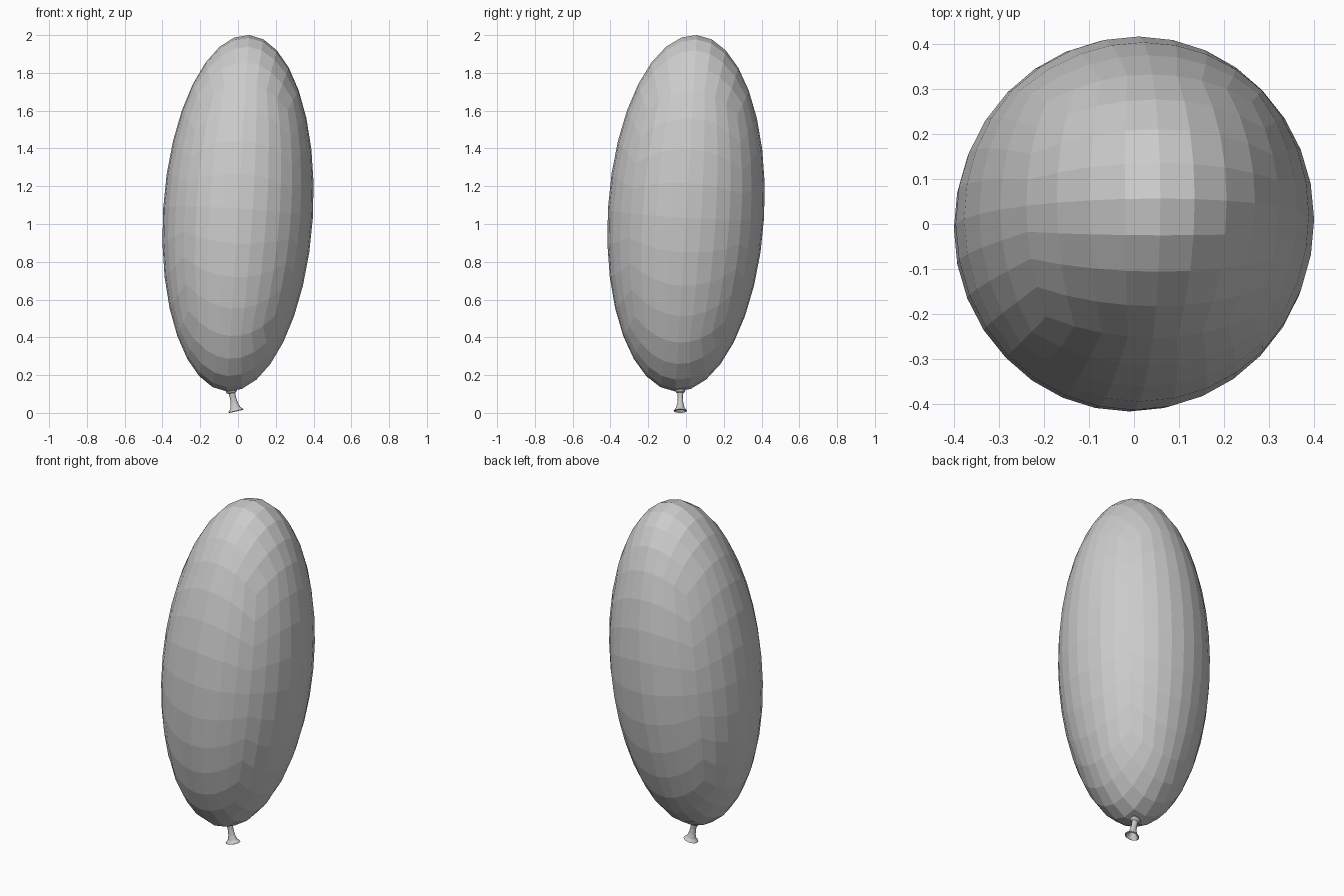
import bpy, bmesh, math
from mathutils import Vector, Matrix

if "Cube" in bpy.data.objects:
    bpy.data.objects.remove(bpy.data.objects["Cube"])


def finish(name, bm):
    bmesh.ops.recalc_face_normals(bm, faces=bm.faces)
    mesh = bpy.data.meshes.new(name)
    bm.to_mesh(mesh)
    bm.free()
    ob = bpy.data.objects.new(name, mesh)
    bpy.context.collection.objects.link(ob)
    return ob


def tilt_to(axis):
    return Vector((0, 0, 1)).rotation_difference(Vector(axis)).to_matrix().to_4x4()


# balloon body: subdivided cube rounded to a sphere, stretched and leaned
bm = bmesh.new()
bmesh.ops.create_cube(bm, size=2)
bmesh.ops.subdivide_edges(bm, edges=bm.edges[:], cuts=7, use_grid_fill=True)
for v in bm.verts:
    v.co = Vector([math.tan(c * math.pi / 4) for c in v.co]).normalized()
place = (Matrix.Translation((0, 0, 1.057)) @ tilt_to((0.062, 0.06, 1))
         @ Matrix.Diagonal((0.397, 0.414, 0.947, 1)))
bm.transform(place)
finish("balloon_body", bm)

# tied neck: lathed profile (radius, height) with a rolled lip and open flare
profile = [(0.012, 0.03), (0.027, 0.018), (0.031, 0.008), (0.027, 0.0),
           (0.018, -0.005), (0.016, -0.03), (0.019, -0.06), (0.027, -0.085),
           (0.038, -0.096), (0.042, -0.101), (0.036, -0.104),
           (0.022, -0.085), (0.010, -0.06), (0.003, -0.04)]
bm = bmesh.new()
sides = 16
rings = []
for r, z in profile:
    rings.append([bm.verts.new((r * math.cos(i * math.tau / sides),
                                r * 0.85 * math.sin(i * math.tau / sides), z))
                  for i in range(sides)])
for a, b in zip(rings, rings[1:]):
    for i in range(sides):
        j = (i + 1) % sides
        bm.faces.new((a[i], a[j], b[j], b[i]))
bm.faces.new(rings[0])
bm.faces.new(rings[-1])
bm.transform(tilt_to((-0.22, 0.0, 1)))
low = min(v.co.z for v in bm.verts)
bm.transform(Matrix.Translation((-0.033, -0.03, -low)))
finish("tied_neck", bm)
